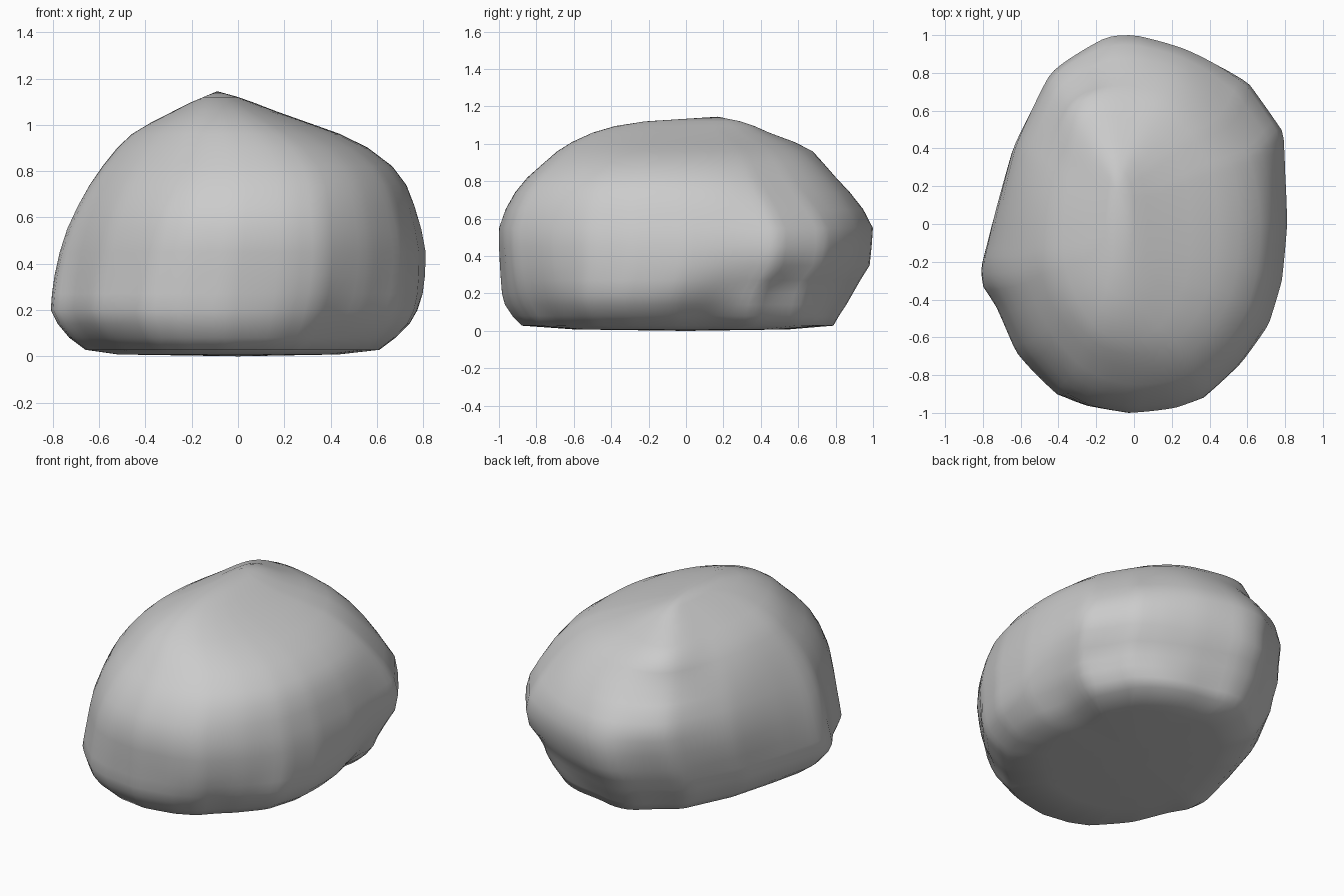
import bpy, bmesh, math

if "Cube" in bpy.data.objects:
    bpy.data.objects.remove(bpy.data.objects["Cube"])

# plan outline, counter-clockwise
PLAN = [(.80, 0), (.795, .25), (.80, .5), (.6, .76), (.45, .83), (.25, .91), (0, .99), (-.08, 1),
        (-.18, .98), (-.34, .85), (-.47, .76), (-.65, .4), (-.75, .05), (-.81, -.2), (-.8, -.3),
        (-.72, -.42), (-.6, -.65), (-.4, -.89), (-.27, -.96), (-.05, -1), (.2, -.97), (.35, -.92),
        (.55, -.73), (.7, -.53), (.77, -.3)]
# level: z, left, right, front, back
LEVELS = [(.008, -.52, .45, -.60, .55), (.028, -.66, .63, -.88, .79), (.08, -.73, .70, -.93, .82),
          (.14, -.78, .76, -.97, .86), (.20, -.81, .79, -.985, .895), (.27, -.805, .805, -.99, .935),
          (.35, -.795, .81, -.995, .985), (.45, -.775, .81, -1, .995), (.55, -.745, .79, -1, 1),
          (.65, -.70, .76, -.965, .945), (.74, -.65, .725, -.915, .875), (.82, -.595, .665, -.85, .80),
          (.90, -.53, .56, -.76, .72), (.96, -.465, .44, -.69, .65), (1.01, -.38, .30, -.61, .55),
          (1.06, -.28, .16, -.50, .43), (1.095, -.21, .07, -.38, .36), (1.12, -.15, .0, -.22, .29)]
# dents (-) and bulges (+): direction, spread in degrees, amount, height, spread in height
SHAPES = [(16, 18, -.10, .0, .2), (38, 20, -.08, .22, .14), (-62, 18, -.05, .1, .15),
          (66, 14, .06, .0, .15), (-128, 18, .04, .15, .3), (118, 18, .17, 1.0, .12),
          (116, 15, .05, .68, .15), (48, 22, -.06, .8, .2), (-130, 22, -.03, .92, .12)]


def plan_point(angle):
    """Point where a ray from the centre meets the plan outline."""
    d = (math.cos(angle), math.sin(angle))
    for i, a in enumerate(PLAN):
        b = PLAN[(i + 1) % len(PLAN)]
        ca, cb = d[0]*a[1] - d[1]*a[0], d[0]*b[1] - d[1]*b[0]
        if ca <= 1e-9 and cb > 1e-9 and d[0]*(a[0]+b[0]) + d[1]*(a[1]+b[1]) > 0:
            t = ca / (ca - cb)
            return a[0] + t*(b[0]-a[0]), a[1] + t*(b[1]-a[1])


def round_point(angle):
    """Same ray on a softly squared ellipse, used higher up."""
    c, s = math.cos(angle), math.sin(angle)
    k = (abs(c/.805)**2.2 + abs(s)**2.2) ** (-1/2.2)
    return c*k, s*k


def swell(angle, z):
    s = 1
    for deg, spread, amount, h, hs in SHAPES:
        diff = (math.degrees(angle) - deg + 180) % 360 - 180
        s += amount * math.exp(-(diff/spread)**2 - ((z - h)/hs)**2)
    return s


# boulder: stacked sections fitted to the side profiles
N = 120
bm = bmesh.new()
rings = []
for z, l, r, f, b in LEVELS:
    ring = []
    cx, cy = (l + r)/2, (f + b)/2
    w = .8 * min(1, max(0, (z - .3)/.55))
    for i in range(N):
        a = 2*math.pi*i/N
        (px, py), (ex, ey) = plan_point(a), round_point(a)
        px, py = px + (ex - px)*w, py + (ey - py)*w
        s = swell(a, z)
        x = l + (px + .81)/1.61*(r - l)
        y = f + (py + 1)/2*(b - f)
        ring.append(bm.verts.new((cx + (x - cx)*s, cy + (y - cy)*s, z)))
    rings.append(ring)
for lo, hi in zip(rings, rings[1:]):
    for i in range(N):
        j = (i + 1) % N
        bm.faces.new((lo[i], lo[j], hi[j], hi[i]))
# flat base and slightly peaked crest
for ring, p in ((rings[0], (0, 0, 0)), (rings[-1], (-.09, .17, 1.145))):
    c = bm.verts.new(p)
    for i in range(N):
        bm.faces.new((ring[i], ring[(i + 1) % N], c))
bmesh.ops.recalc_face_normals(bm, faces=bm.faces)
me = bpy.data.meshes.new("boulder")
bm.to_mesh(me)
bm.free()
ob = bpy.data.objects.new("boulder", me)
bpy.context.collection.objects.link(ob)
bpy.context.view_layer.objects.active = ob
ob.select_set(True)
bpy.ops.object.shade_smooth_by_angle(angle=math.radians(75))
